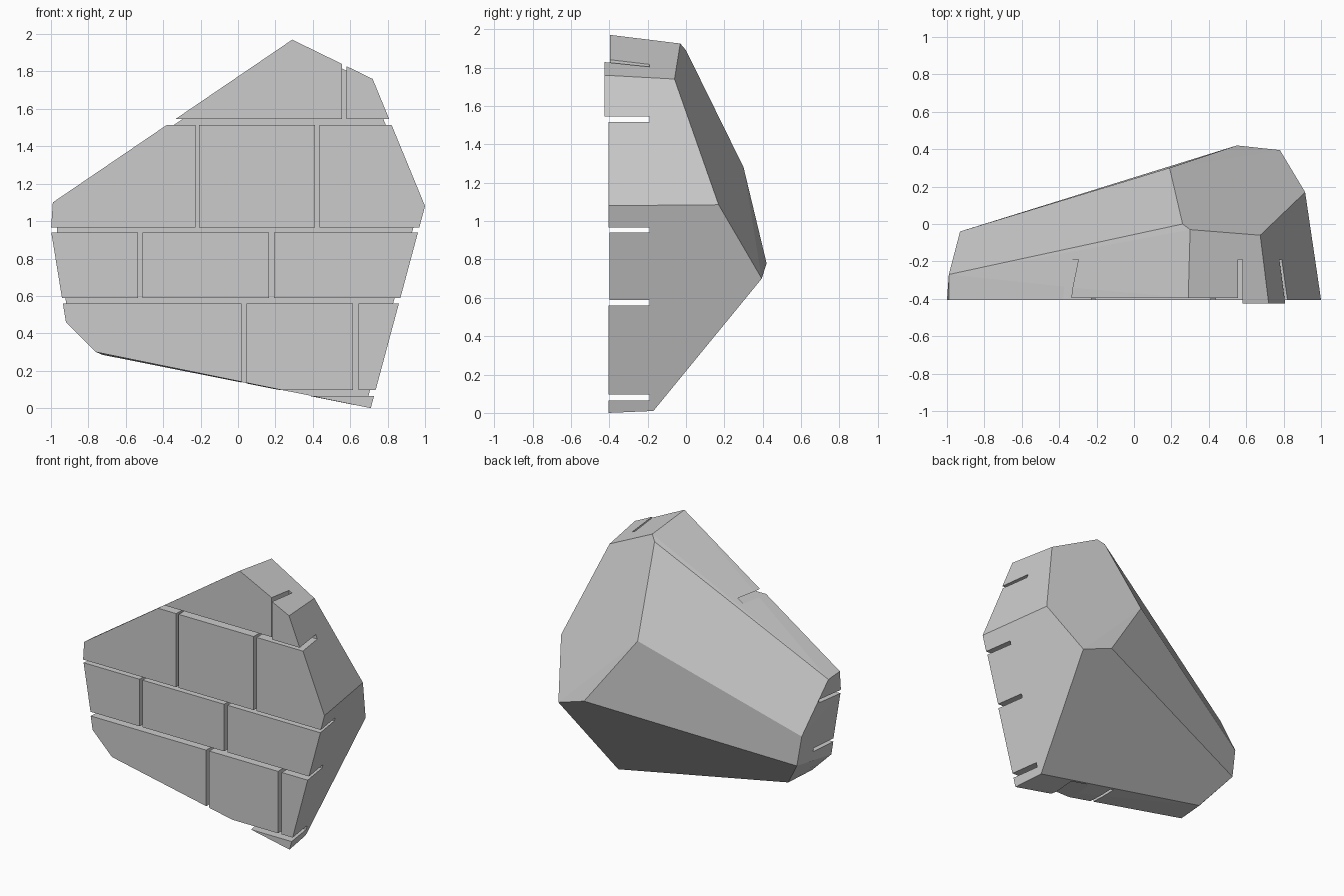
import bpy, bmesh
from math import radians

if "Cube" in bpy.data.objects:
    bpy.data.objects.remove(bpy.data.objects["Cube"])

# Faceted chunk: front outline (x, z) plus the corners of the broken back
FRONT_Y, GROOVE_Y = -0.405, -0.19
outline = [(0.29, 1.97), (0.72, 1.76), (1.0, 1.08), (0.71, 0.0),
           (-0.76, 0.30), (-0.92, 0.46), (-1.0, 0.95), (-0.99, 1.10)]
back = [(0.30, -0.03, 1.925), (0.26, 0.0, 1.89), (0.675, -0.06, 1.74),
        (0.915, 0.17, 1.085), (0.19, 0.30, 1.28), (0.55, 0.42, 0.78),
        (0.78, 0.395, 0.70), (-0.99, -0.27, 1.09), (-0.93, -0.04, 0.735),
        (-0.897, -0.03, 0.51), (-0.724, -0.175, 0.285), (0.68, -0.17, 0.01)]
bm = bmesh.new()
for co in [(x, FRONT_Y, z) for x, z in outline] + back:
    bm.verts.new(co)
bmesh.ops.convex_hull(bm, input=bm.verts)
bmesh.ops.recalc_face_normals(bm, faces=bm.faces)
mesh = bpy.data.meshes.new("wall_chunk")
bm.to_mesh(mesh)
bm.free()
chunk = bpy.data.objects.new("wall_chunk", mesh)
bpy.context.collection.objects.link(chunk)
bpy.context.view_layer.objects.active = chunk


def cut_groove(x0, x1, z0, z1):
    """Cut a mortar groove into the front face."""
    y0 = -0.8
    bpy.ops.mesh.primitive_cube_add(
        size=1, location=((x0 + x1) / 2, (y0 + GROOVE_Y) / 2, (z0 + z1) / 2))
    cutter = bpy.context.object
    cutter.name = "groove_cutter"
    cutter.hide_render = True
    cutter.scale = (x1 - x0, GROOVE_Y - y0, z1 - z0)
    bpy.context.view_layer.objects.active = chunk
    mod = chunk.modifiers.new("groove", 'BOOLEAN')
    mod.operation, mod.solver, mod.object = 'DIFFERENCE', 'EXACT', cutter
    bpy.ops.object.modifier_apply(modifier=mod.name)
    bpy.data.objects.remove(cutter)


# Horizontal mortar joints
joints = [(0.065, 0.097), (0.56, 0.588), (0.94, 0.965), (1.515, 1.545)]
for z0, z1 in joints:
    cut_groove(-1.5, 1.5, z0, z1)

# Vertical joints of each course, ending inside the horizontal joints
courses = [(0.08, 0.574, [(0.02, 0.045), (0.615, 0.645)]),
           (0.574, 0.952, [(-0.535, -0.51), (0.165, 0.192)]),
           (0.952, 1.53, [(-0.228, -0.208), (0.413, 0.437)]),
           (1.53, 2.2, [(0.555, 0.58)])]
for z0, z1, gaps in courses:
    for x0, x1 in gaps:
        cut_groove(x0, x1, z0, z1)

# Push single bricks slightly out or in, then merge the flat facets
bm = bmesh.new()
bm.from_mesh(chunk.data)
for v in bm.verts:
    if v.co.y < FRONT_Y + 0.01:
        if v.co.z > 1.53:
            v.co.y = -0.425 if v.co.x > 0.57 else -0.395
        elif 0.57 < v.co.z < 0.95:
            v.co.y = -0.40
bmesh.ops.dissolve_limit(bm, angle_limit=radians(2.5),
                         verts=bm.verts, edges=bm.edges)
bm.to_mesh(chunk.data)
bm.free()
